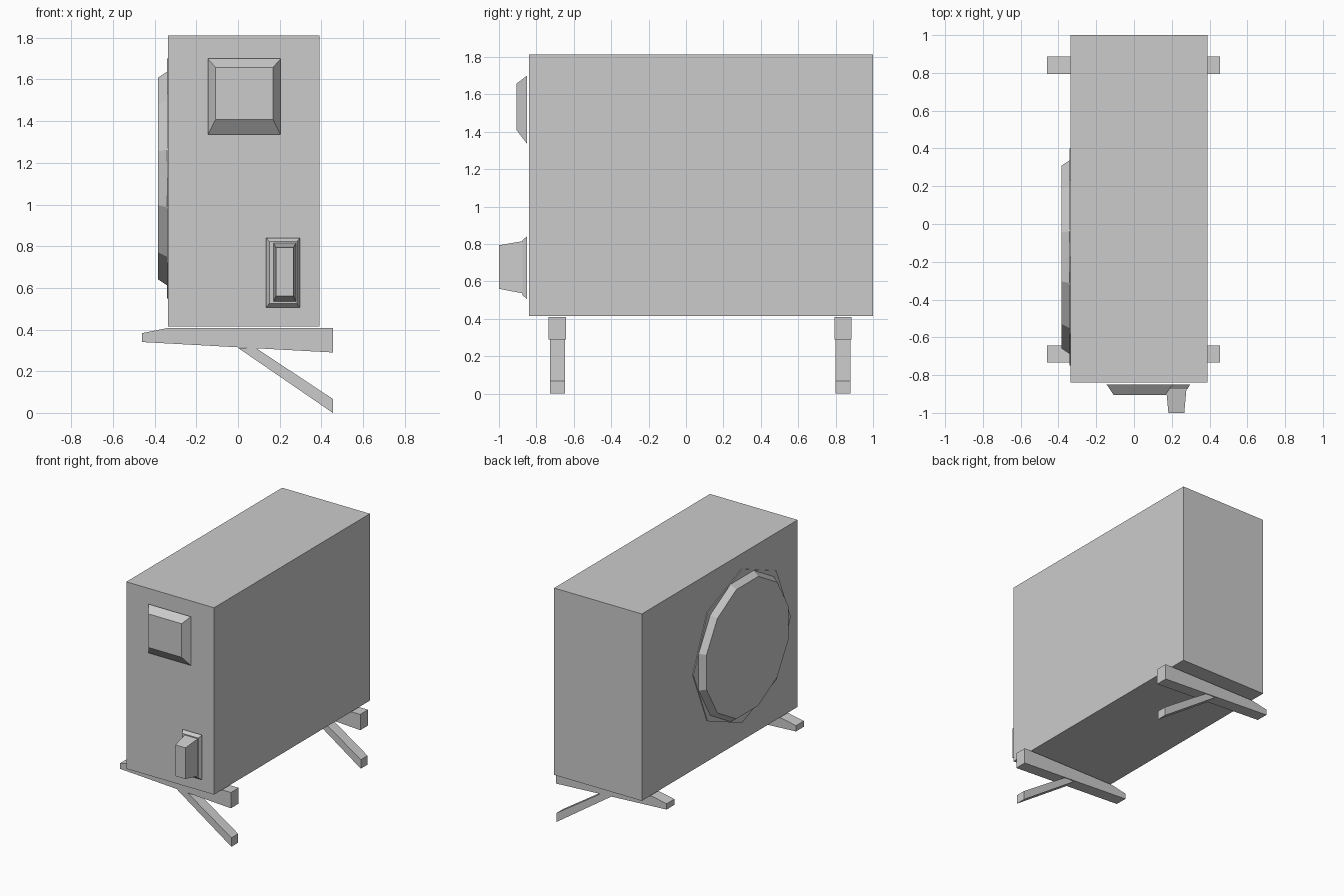
import bpy
import bmesh
from math import cos, sin, pi

if "Cube" in bpy.data.objects:
    bpy.data.objects.remove(bpy.data.objects["Cube"], do_unlink=True)

# One plain painted-metal colour
grey = bpy.data.materials.new("light_grey")
grey.use_nodes = True
colour = (0.6, 0.6, 0.6, 1)
grey.diffuse_color = colour
grey.node_tree.nodes["Principled BSDF"].inputs["Base Color"].default_value = colour


def loft(name, rings):
    """Skin a stack of matching rings and cap both ends."""
    bm = bmesh.new()
    loops = [[bm.verts.new(p) for p in ring] for ring in rings]
    n = len(loops[0])
    for a, b in zip(loops, loops[1:]):
        for i in range(n):
            j = (i + 1) % n
            bm.faces.new((a[i], a[j], b[j], b[i]))
    bm.faces.new(loops[0])
    bm.faces.new(loops[-1])
    bmesh.ops.recalc_face_normals(bm, faces=bm.faces[:])
    mesh = bpy.data.meshes.new(name)
    bm.to_mesh(mesh)
    bm.free()
    mesh.materials.append(grey)
    obj = bpy.data.objects.new(name, mesh)
    bpy.context.collection.objects.link(obj)
    return obj


def rect(y, x0, x1, z0, z1):
    """Upright rectangle facing the front."""
    return [(x0, y, z0), (x1, y, z0), (x1, y, z1), (x0, y, z1)]


def disc(x, radius, sides, phase=0):
    """Polygon facing sideways, around the fan centre."""
    angles = [2 * pi * (i + phase) / sides for i in range(sides)]
    return [(x, -0.175 + radius * cos(a), 1.125 + radius * sin(a)) for a in angles]


def slab(name, profile, y, half):
    """Side profile extruded along y."""
    return loft(name, [[(x, y + s * half, z) for x, z in profile] for s in (-1, 1)])


# Cabinet
loft("cabinet", [rect(y, -0.335, 0.39, 0.415, 1.812) for y in (-0.84, 1.0)])

# Fan: thin eight-sided backing plate and a tapered twelve-sided cover
loft("fan_backing", [disc(-0.33, 0.575, 8), disc(-0.341, 0.575, 8)])
loft("fan_cover", [disc(-0.335, 0.535, 12, 0.5), disc(-0.385, 0.5, 12, 0.5)])

# Tapered handle plate high on the front
loft("upper_panel", [rect(-0.85, -0.145, 0.205, 1.335, 1.7),
                     rect(-0.905, -0.108, 0.168, 1.407, 1.658)])

# Valve cover low on the front: bevelled base and protruding block
loft("valve_base", [rect(-0.85, 0.135, 0.297, 0.505, 0.84),
                    rect(-0.873, 0.15, 0.283, 0.525, 0.822)])
loft("valve_block", [rect(-0.87, 0.17, 0.278, 0.535, 0.815),
                     rect(-1.0, 0.182, 0.266, 0.56, 0.793)])

# Feet: a tapered cross beam with a slanting strut at each end
beam = [(-0.46, 0.34), (0.455, 0.29), (0.455, 0.408), (-0.335, 0.408), (-0.46, 0.383)]
strut = [(0.0, 0.312), (0.455, 0.0), (0.455, 0.067), (0.085, 0.312)]
for side, y in (("front", -0.688), ("back", 0.84)):
    slab(side + "_beam", beam, y, 0.046)
    slab(side + "_strut", strut, y, 0.04)
